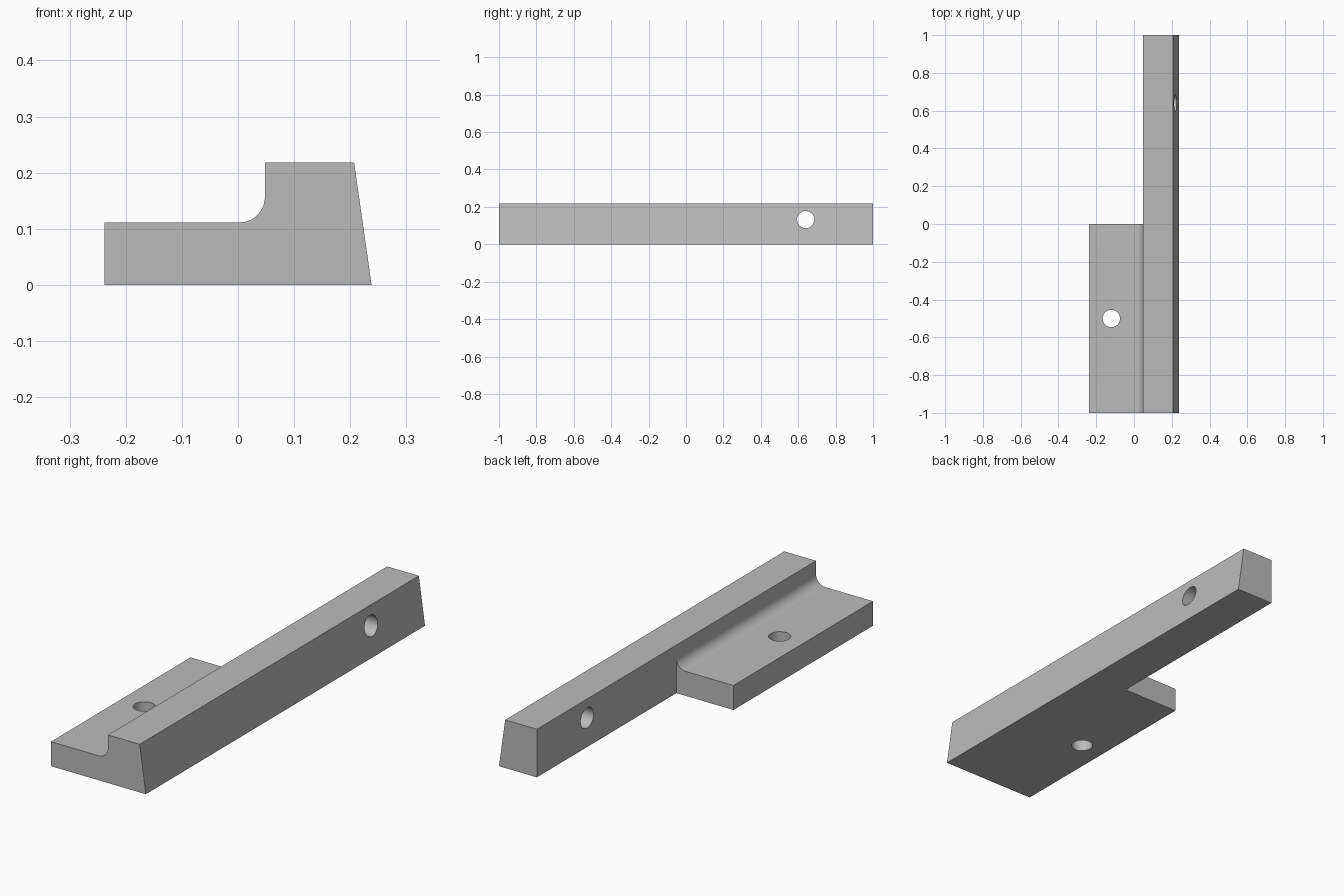
import bpy, bmesh, math
from mathutils import Vector

cube = bpy.data.objects.get("Cube")
if cube:
    bpy.data.objects.remove(cube, do_unlink=True)

grey = bpy.data.materials.new("plain grey")
grey.use_nodes = True
COLOUR = (0.5, 0.5, 0.5, 1)
grey.diffuse_color = COLOUR
grey.node_tree.nodes["Principled BSDF"].inputs["Base Color"].default_value = COLOUR

# Cross-section: rail corners first, then the fillet and the plate
INNER, R, STEP, TOP = 0.048, 0.046, 0.111, 0.218
fillet = [(INNER - R + R * math.cos(a), STEP + R - R * math.sin(a))
          for a in (math.pi / 2 * i / 16 for i in range(17))]
section = [(INNER, 0), (0.238, 0), (0.207, TOP), (INNER, TOP)]
section += fillet + [(-0.238, STEP), (-0.238, 0)]
RAIL = 5  # points belonging to the rail

bm = bmesh.new()


def ring(points, y):
    return [bm.verts.new((x, y, z)) for x, z in points]


def skin(a, b):
    for i in range(len(a)):
        j = (i + 1) % len(a)
        bm.faces.new((a[i], a[j], b[j], b[i]))


# Front half carries rail and plate, back half only the rail
front, middle = ring(section, -1), ring(section, 0)
back = ring(section[:RAIL], 1)
bm.faces.new(front)
skin(front, middle)
bm.faces.new(middle[RAIL - 1:] + middle[:1])
skin(middle[:RAIL], back)
bm.faces.new(back)
bmesh.ops.dissolve_limit(bm, angle_limit=math.radians(1), verts=bm.verts, edges=bm.edges)
bmesh.ops.recalc_face_normals(bm, faces=bm.faces)
mesh = bpy.data.meshes.new("bracket_bar")
bm.to_mesh(mesh)
bm.free()
mesh.materials.append(grey)
bar = bpy.data.objects.new("bracket_bar", mesh)
bpy.context.collection.objects.link(bar)


# Round through holes
def drill(name, centre, axis):
    bpy.ops.mesh.primitive_cylinder_add(vertices=48, radius=0.046, depth=0.6, location=centre)
    cutter = bpy.context.object
    cutter.name = name
    cutter.rotation_euler = Vector(axis).to_track_quat('Z', 'Y').to_euler()
    cutter.data.materials.append(grey)
    cutter.hide_render = True
    cutter.hide_set(True)
    cutter.display_type = 'WIRE'
    mod = bar.modifiers.new(name, 'BOOLEAN')
    mod.operation = 'DIFFERENCE'
    mod.solver = 'EXACT'
    mod.object = cutter


drill("plate_hole_cutter", (-0.12, -0.5, 0.05), (0, 0, 1))
drill("rail_hole_cutter", (0.14, 0.64, 0.132), (1, 0, 0))

# Apply the cuts so the hole walls shade smoothly
bpy.ops.object.select_all(action='DESELECT')
bar.select_set(True)
bpy.context.view_layer.objects.active = bar
for mod in list(bar.modifiers):
    bpy.ops.object.modifier_apply(modifier=mod.name)
bpy.ops.object.shade_smooth_by_angle(angle=math.radians(30))
